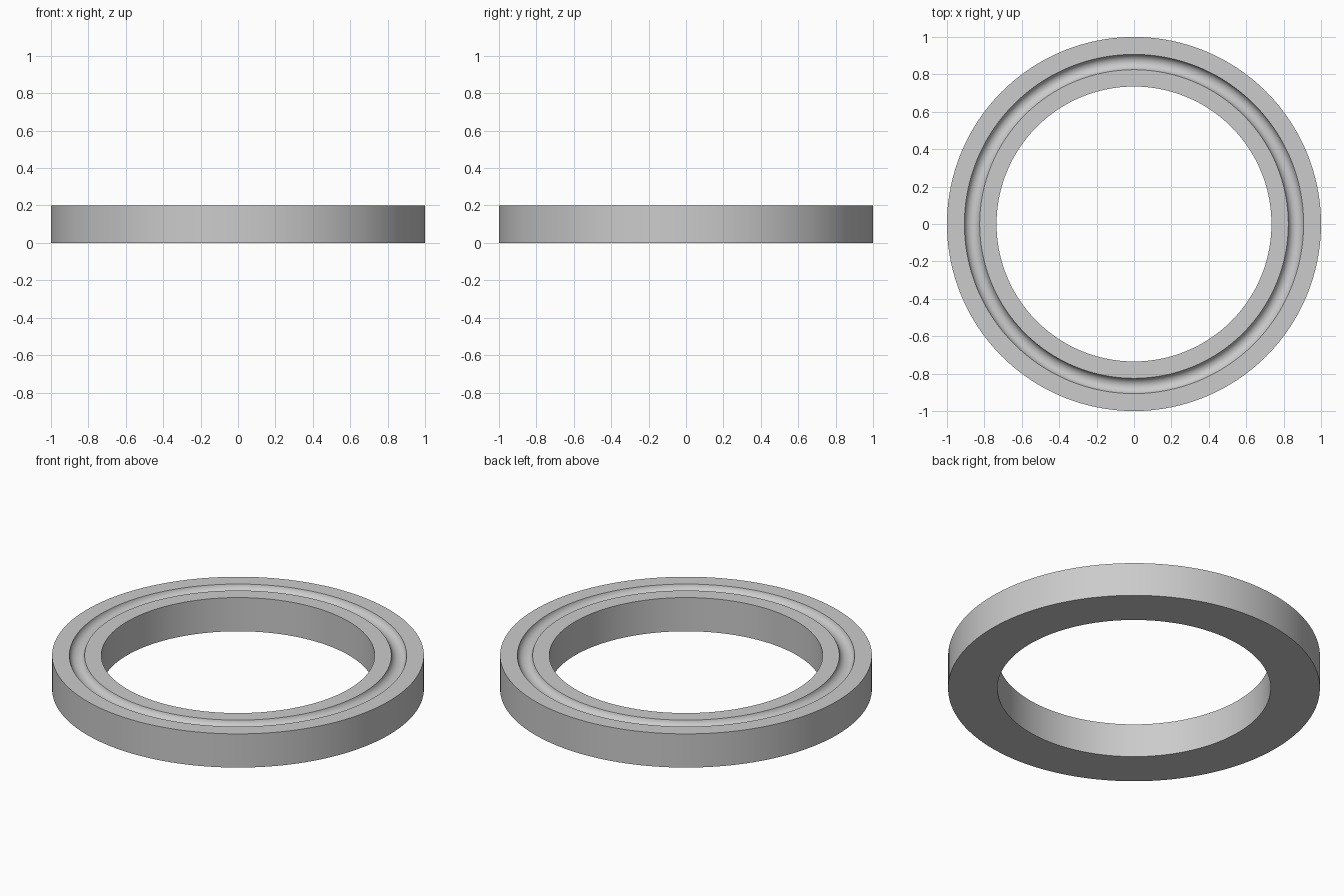
import bpy, bmesh, math

cube = bpy.data.objects.get("Cube")
if cube:
    bpy.data.objects.remove(cube, do_unlink=True)

OUTER, INNER, HEIGHT = 1.0, 0.735, 0.2
GROOVE_MID, GROOVE_HALF = 0.866, 0.041
ARC_HALF = math.radians(78)
ARC_STEPS, SEGMENTS = 16, 128

# Plain grey metal
steel = bpy.data.materials.new("grey_steel")
steel.use_nodes = True
colour = (0.6, 0.6, 0.6, 1)
steel.diffuse_color = colour
steel.node_tree.nodes["Principled BSDF"].inputs["Base Color"].default_value = colour

# Cross-section: rectangle with a round ball groove in its top
radius = GROOVE_HALF / math.sin(ARC_HALF)
centre_z = HEIGHT + radius * math.cos(ARC_HALF)
profile = [(INNER, HEIGHT), (INNER, 0), (OUTER, 0), (OUTER, HEIGHT)]
for i in range(ARC_STEPS + 1):
    a = ARC_HALF * (1 - 2 * i / ARC_STEPS)
    profile.append((GROOVE_MID + radius * math.sin(a), centre_z - radius * math.cos(a)))

# Revolve the closed section into a ring
bm = bmesh.new()
verts = [bm.verts.new((r, 0, z)) for r, z in profile]
edges = [bm.edges.new((v, verts[(i + 1) % len(verts)])) for i, v in enumerate(verts)]
bmesh.ops.spin(bm, geom=verts + edges, cent=(0, 0, 0), axis=(0, 0, 1),
               angle=math.tau, steps=SEGMENTS, use_merge=True)
bmesh.ops.remove_doubles(bm, verts=bm.verts, dist=0.0001)
bmesh.ops.recalc_face_normals(bm, faces=bm.faces)
mesh = bpy.data.meshes.new("grooved_ring")
bm.to_mesh(mesh)
bm.free()
mesh.materials.append(steel)

ring = bpy.data.objects.new("grooved_ring", mesh)
bpy.context.collection.objects.link(ring)
bpy.ops.object.select_all(action="DESELECT")
ring.select_set(True)
bpy.context.view_layer.objects.active = ring
bpy.ops.object.shade_smooth_by_angle(angle=math.radians(30))
